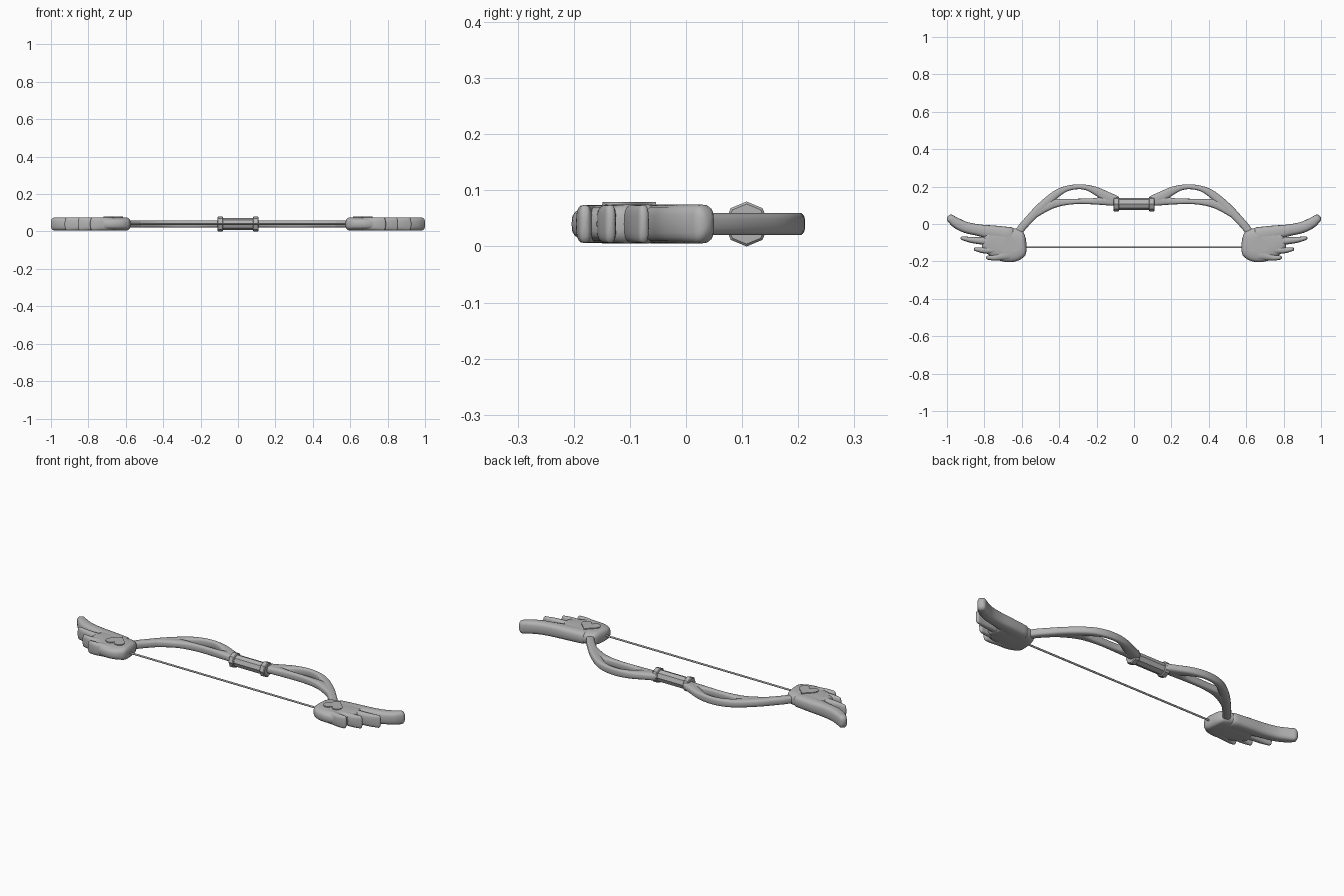
import bpy, bmesh, math
from mathutils import Vector

if "Cube" in bpy.data.objects:
    bpy.data.objects.remove(bpy.data.objects["Cube"])

ZC = 0.04  # mid-height of the whole bow

grey = bpy.data.materials.new("light_grey")
grey.diffuse_color = (0.45, 0.45, 0.45, 1)
grey.use_nodes = True
grey.node_tree.nodes["Principled BSDF"].inputs["Base Color"].default_value = grey.diffuse_color


def finish(ob, mirror=True, angle=40):
    ob.data.materials.append(grey)
    bpy.ops.object.select_all(action='DESELECT')
    ob.select_set(True)
    bpy.context.view_layer.objects.active = ob
    if angle:
        bpy.ops.object.shade_smooth_by_angle(angle=math.radians(angle))
    if mirror:
        ob.modifiers.new("mirror", 'MIRROR').use_axis[0] = True


def new_object(name, bm):
    bmesh.ops.recalc_face_normals(bm, faces=bm.faces)
    me = bpy.data.meshes.new(name)
    bm.to_mesh(me)
    bm.free()
    ob = bpy.data.objects.new(name, me)
    bpy.context.collection.objects.link(ob)
    return ob


def smooth_path(pts, steps=4):
    """Catmull-Rom through (x, y, half_width) points."""
    p = [Vector(q) for q in pts]
    p = [2 * p[0] - p[1]] + p + [2 * p[-1] - p[-2]]
    out = []
    for i in range(1, len(p) - 2):
        a, b, c, d = p[i - 1:i + 3]
        for s in range(steps):
            t = s / steps
            out.append(0.5 * (2 * b + (c - a) * t + (2 * a - 5 * b + 4 * c - d) * t * t
                              + (3 * b - a - 3 * c + d) * t ** 3))
    out.append(p[-2])
    return out


def loft(name, pts, half_h, power=3.0, sides=20, cap=0.02):
    """Rounded-box strip swept along a path in the xy plane, with domed ends."""
    path = smooth_path(pts)
    rows = []
    n = len(path)
    for i, q in enumerate(path):
        t = path[min(i + 1, n - 1)] - path[max(i - 1, 0)]
        rows.append((Vector((q.x, q.y)), Vector((t.x, t.y)).normalized(), q.z, 1.0))

    def dome(row, sign):
        c, t, w, _ = row
        r = min(w, cap)
        return [(c + t * sign * r * math.sin(a), t, w * math.cos(a), math.cos(a))
                for a in (math.radians(d) for d in (25, 48, 68, 83))]
    rows = dome(rows[0], -1)[::-1] + rows + dome(rows[-1], 1)
    bm = bmesh.new()
    rings = []
    for c, t, w, hs in rows:
        ring = []
        for k in range(sides):
            a = 2 * math.pi * k / sides
            u = math.copysign(abs(math.cos(a)) ** (2 / power), math.cos(a)) * w
            v = math.copysign(abs(math.sin(a)) ** (2 / power), math.sin(a)) * half_h * hs
            ring.append(bm.verts.new((c.x - t.y * u, c.y + t.x * u, ZC + v)))
        rings.append(ring)
    for r0, r1 in zip(rings, rings[1:]):
        for k in range(sides):
            j = (k + 1) % sides
            bm.faces.new((r0[k], r0[j], r1[j], r1[k]))
    bm.faces.new(rings[0])
    bm.faces.new(rings[-1])
    finish(new_object(name, bm), angle=60)


# Limbs: an outer strand that runs to the wing, and an inner one closing the slot
loft("limb_outer", [(.10, .125, .028), (.15, .148, .027), (.20, .175, .022), (.25, .194, .015),
                    (.30, .199, .013), (.36, .189, .015), (.42, .157, .021), (.50, .087, .024),
                    (.56, .025, .022), (.60, -.02, .021), (.64, -.08, .02)], .020)
loft("limb_inner", [(.10, .123, .026), (.16, .124, .023), (.22, .121, .016), (.30, .121, .014),
                    (.37, .117, .017), (.43, .109, .024), (.48, .085, .023), (.53, .05, .018)], .0195)

# Wings: palm and four feathers
loft("wing_body", [(.595, -.107, .07), (.62, -.109, .084), (.66, -.112, .092), (.70, -.108, .090),
                   (.75, -.098, .076), (.79, -.088, .055)], .035, power=3.2, sides=28)
loft("feather_top", [(.66, -.062, .045), (.75, -.047, .039), (.83, -.033, .031), (.90, -.018, .030),
                     (.95, .006, .028), (.98, .029, .022)], .0345)
loft("feather_second", [(.70, -.10, .03), (.80, -.091, .021), (.87, -.085, .016),
                        (.917, -.076, .010)], .034)
loft("feather_third", [(.70, -.13, .03), (.77, -.139, .021), (.81, -.140, .016),
                       (.846, -.135, .010)], .034)
loft("feather_bottom", [(.67, -.16, .035), (.72, -.174, .021), (.75, -.180, .016),
                        (.78, -.180, .011)], .034)

# Raised heart on top of each wing
bm = bmesh.new()
heart = []
for k in range(32):
    a = 2 * math.pi * k / 32
    hx = 16 * math.sin(a) ** 3
    hy = 13 * math.cos(a) - 5 * math.cos(2 * a) - 2 * math.cos(3 * a) - math.cos(4 * a)
    heart.append(bm.verts.new((.667 + hx * .0033, -.110 - hy * .0033, .070)))
face = bm.faces.new(heart)
top = bmesh.ops.extrude_face_region(bm, geom=[face])['geom']
bmesh.ops.translate(bm, vec=(0, 0, .009), verts=[v for v in top if isinstance(v, bmesh.types.BMVert)])
finish(new_object("heart_plate", bm))


def rod(name, r, length, x, y, sides, mirror=False, bevel=0, angle=0):
    bpy.ops.mesh.primitive_cylinder_add(vertices=sides, radius=r, depth=length,
                                        location=(x, y, ZC), rotation=(0, math.pi / 2, 0))
    ob = bpy.context.object
    ob.name = name
    bpy.ops.object.transform_apply(location=True, rotation=True, scale=True)
    if bevel:
        ob.modifiers.new("bevel", 'BEVEL').width = bevel
        ob.modifiers["bevel"].limit_method = 'ANGLE'
        ob.modifiers["bevel"].angle_limit = math.radians(60)
    finish(ob, mirror, angle)


# Octagonal grip with end collars, and the bowstring
rod("grip", .032, .20, 0, .108, 8)
rod("grip_collar", .040, .030, .095, .108, 8, mirror=True, bevel=.004)
rod("bowstring", .005, 1.18, 0, -.124, 8, angle=50)
